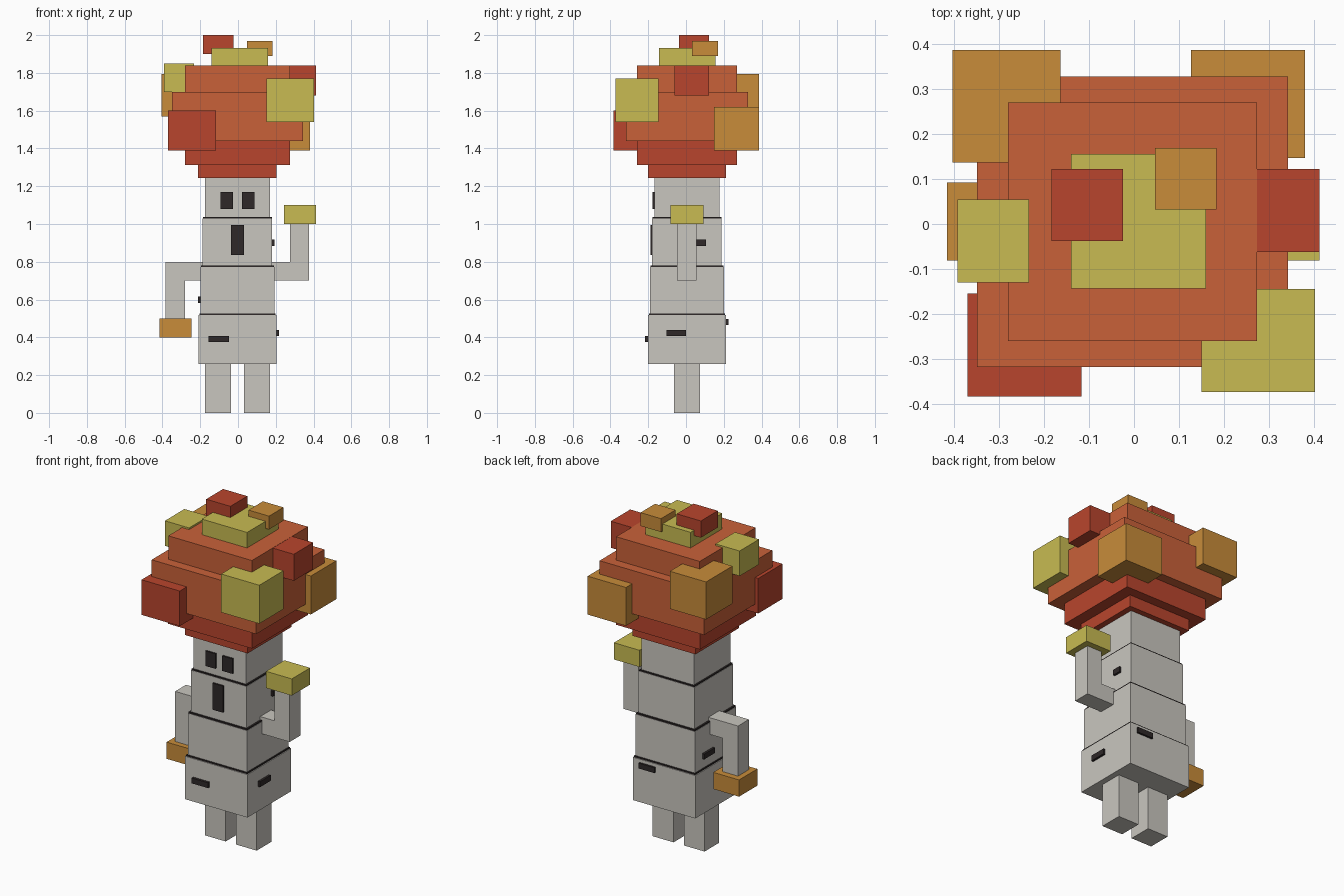
import bpy
import bmesh
from mathutils import Vector

cube = bpy.data.objects.get("Cube")
if cube:
    bpy.data.objects.remove(cube, do_unlink=True)


def material(name, rgb):
    """Flat material from 0-255 display values, stored as linear."""
    lin = [(c / 255 / 12.92) if c < 11 else ((c / 255 + 0.055) / 1.055) ** 2.4 for c in rgb]
    mat = bpy.data.materials.new(name)
    mat.use_nodes = True
    mat.diffuse_color = (*lin, 1)
    bsdf = mat.node_tree.nodes["Principled BSDF"]
    bsdf.inputs["Base Color"].default_value = (*lin, 1)
    bsdf.inputs["Roughness"].default_value = 0.9
    return mat


BARK = material("pale grey bark", (201, 198, 191))
DARK = material("charcoal", (46, 40, 40))
ORANGE = material("burnt orange leaves", (201, 97, 57))
RED = material("deep red leaves", (185, 69, 45))
YELLOW = material("yellow leaves", (200, 187, 82))
AMBER = material("amber leaves", (200, 140, 58))


def add_boxes(name, mat, *boxes):
    """One object made of boxes, each given as (x0, x1), (y0, y1), (z0, z1)."""
    bm = bmesh.new()
    for spans in boxes:
        verts = bmesh.ops.create_cube(bm, size=1)["verts"]
        for v in verts:
            v.co = Vector([a + (b - a) * (c + 0.5) for (a, b), c in zip(spans, v.co)])
    mesh = bpy.data.meshes.new(name)
    bm.to_mesh(mesh)
    bm.free()
    mesh.materials.append(mat)
    obj = bpy.data.objects.new(name, mesh)
    bpy.context.collection.objects.link(obj)
    return obj


CX, CY = -0.003, 0.005  # trunk axis


def centred(half_x, half_y, z0, z1):
    return (CX - half_x, CX + half_x), (CY - half_y, CY + half_y), (z0, z1)


# Trunk: four stacked blocks, each narrower than the one below
trunk = [("trunk_base", 0.207, 0.26, 0.517), ("trunk_lower", 0.196, 0.517, 0.773),
         ("trunk_middle", 0.184, 0.773, 1.03), ("trunk_head", 0.173, 1.03, 1.26)]
for name, half, z0, z1 in trunk:
    add_boxes(name, BARK, centred(half, half, z0, z1))

# Dark growth rings at the joints
for i, (half, z) in enumerate([(0.202, 0.518), (0.194, 0.774), (0.182, 1.03)]):
    add_boxes(f"growth_ring_{i + 1}", DARK, centred(half, half, z - 0.006, z + 0.007))

# Legs
for name, x in (("right_leg", CX - 0.103), ("left_leg", CX + 0.103)):
    add_boxes(name, BARK, ((x - 0.069, x + 0.069), (CY - 0.069, CY + 0.069), (0, 0.265)))

# Bent arms: one hangs down, one is raised
ARM_Y = (-0.048, 0.055)
add_boxes("right_upper_arm", BARK, ((-0.28, -0.18), ARM_Y, (0.70, 0.80)))
add_boxes("right_forearm", BARK, ((-0.383, -0.28), ARM_Y, (0.50, 0.80)))
add_boxes("left_upper_arm", BARK, ((0.17, 0.275), ARM_Y, (0.70, 0.80)))
add_boxes("left_forearm", BARK, ((0.275, 0.376), ARM_Y, (0.70, 1.0)))

# Leaf hands
HAND_Y = (-0.081, 0.092)
add_boxes("right_hand", AMBER, ((-0.416, -0.245), HAND_Y, (0.40, 0.50)))
add_boxes("left_hand", YELLOW, ((0.243, 0.413), HAND_Y, (1.0, 1.10)))

# Face
add_boxes("eyes", DARK, ((-0.092, -0.026), (-0.178, -0.16), (1.08, 1.17)),
          ((0.020, 0.087), (-0.178, -0.16), (1.08, 1.17)))
add_boxes("mouth", DARK, ((-0.037, 0.032), (-0.189, -0.17), (0.837, 0.996)))

# Bark notches on every side of the trunk
add_boxes("front_notch", DARK, ((-0.155, -0.047), (-0.217, -0.19), (0.375, 0.407)))
add_boxes("back_notch", DARK, ((0.053, 0.158), (0.20, 0.224), (0.466, 0.498)))
add_boxes("left_lower_notch", DARK, ((0.19, 0.217), (-0.102, 0.0), (0.407, 0.44)))
add_boxes("left_upper_notch", DARK, ((0.17, 0.194), (0.055, 0.107), (0.884, 0.917)))
add_boxes("right_notch", DARK, ((-0.212, -0.19), (0.03, 0.13), (0.583, 0.615)))

# Canopy tiers
tiers = [("canopy_collar", RED, 0.208, 0.207, 1.243, 1.313),
         ("canopy_underside", RED, 0.278, 0.265, 1.313, 1.44),
         ("canopy_main", ORANGE, 0.346, 0.323, 1.44, 1.70),
         ("canopy_upper", ORANGE, 0.277, 0.265, 1.70, 1.84)]
for name, mat, hx, hy, z0, z1 in tiers:
    add_boxes(name, mat, centred(hx, hy, z0, z1))
add_boxes("canopy_crown", YELLOW, ((-0.14, 0.16), (-0.143, 0.156), (1.83, 1.933)))

# Leaf clumps scattered over the canopy
clumps = [
    ("crown_red_clump", RED, (-0.184, -0.024), (-0.038, 0.122), (1.90, 2.0)),
    ("crown_amber_clump", AMBER, (0.047, 0.183), (0.032, 0.169), (1.89, 1.97)),
    ("right_yellow_clump", YELLOW, (-0.393, -0.233), (-0.13, 0.054), (1.70, 1.85)),
    ("left_red_clump", RED, (0.253, 0.413), (-0.062, 0.122), (1.68, 1.839)),
    ("front_yellow_clump", YELLOW, (0.15, 0.403), (-0.374, -0.145), (1.54, 1.77)),
    ("front_red_clump", RED, (-0.37, -0.117), (-0.384, -0.155), (1.39, 1.60)),
    ("back_right_amber_clump", AMBER, (-0.404, -0.164), (0.137, 0.387), (1.57, 1.795)),
    ("back_left_amber_clump", AMBER, (0.127, 0.38), (0.147, 0.387), (1.39, 1.62)),
]
for name, mat, *spans in clumps:
    add_boxes(name, mat, spans)
